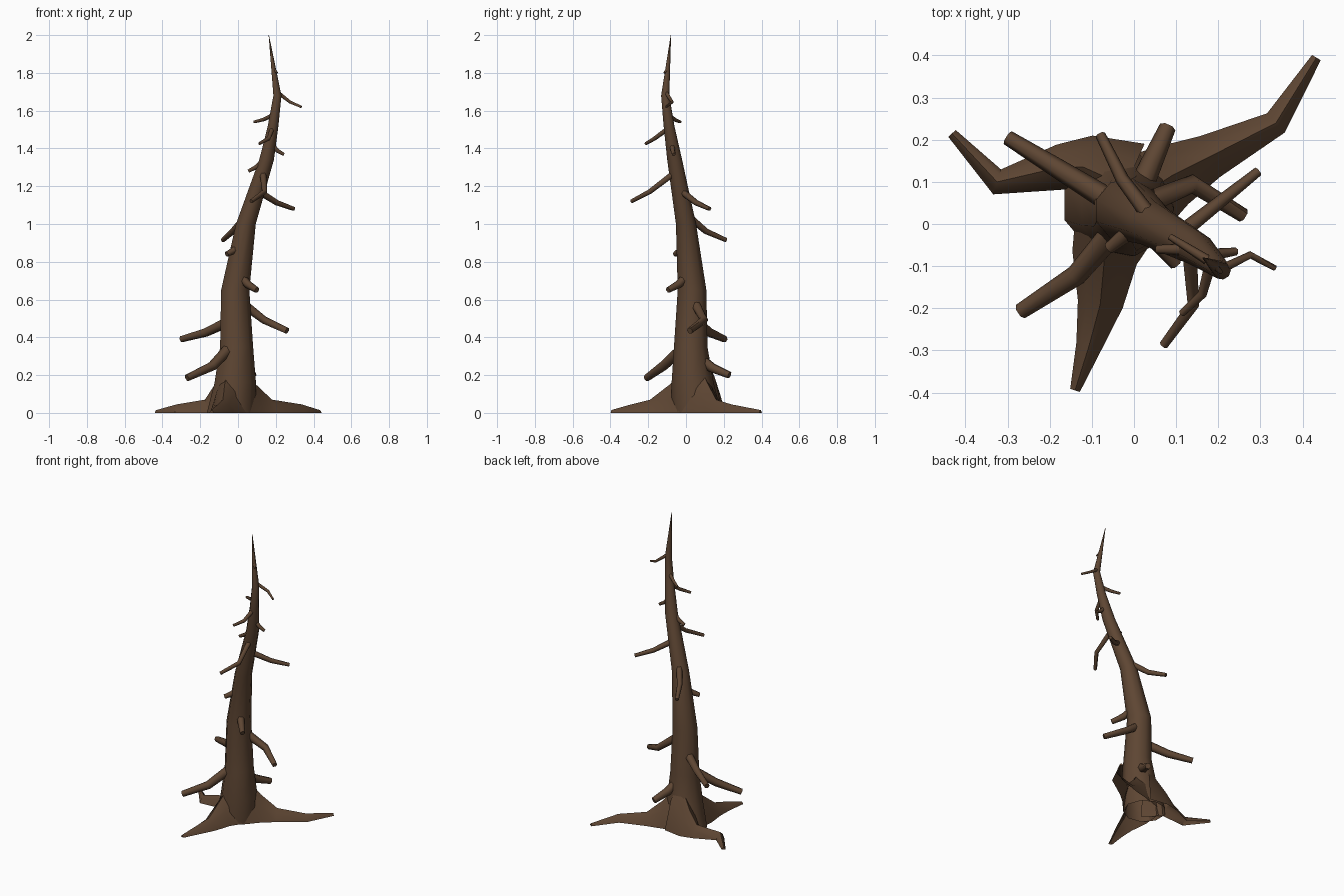
import bpy, bmesh, math
from mathutils import Vector

if "Cube" in bpy.data.objects:
    bpy.data.objects.remove(bpy.data.objects["Cube"])

bark = bpy.data.materials.new("dark_bark")
bark.diffuse_color = (0.112, 0.061, 0.033, 1)
bark.use_nodes = True
bark.node_tree.nodes["Principled BSDF"].inputs["Base Color"].default_value = bark.diffuse_color


def finish(name, bm, angle):
    bmesh.ops.recalc_face_normals(bm, faces=bm.faces)
    me = bpy.data.meshes.new(name)
    bm.to_mesh(me)
    bm.free()
    me.materials.append(bark)
    ob = bpy.data.objects.new(name, me)
    bpy.context.collection.objects.link(ob)
    bpy.ops.object.select_all(action='DESELECT')
    ob.select_set(True)
    bpy.context.view_layer.objects.active = ob
    bpy.ops.object.shade_smooth_by_angle(angle=math.radians(angle))


def loft(rings, closed=True):
    """Skin a list of point rings with quads and cap the far end."""
    bm = bmesh.new()
    vs = [[bm.verts.new(p) for p in r] for r in rings]
    n = len(vs[0])
    for a, b in zip(vs, vs[1:]):
        for i in range(n if closed else n - 1):
            j = (i + 1) % n
            bm.faces.new((a[i], a[j], b[j], b[i]))
    bm.faces.new(vs[-1])
    return bm


def ring(c, u, v, r, n):
    steps = [2 * math.pi * i / n for i in range(n)]
    return [c + r * (u * math.cos(t) + v * math.sin(t)) for t in steps]


def heading(pts, i):
    return (pts[min(i + 1, len(pts) - 1)] - pts[max(i - 1, 0)]).normalized()


# Trunk: leaning, tapering rings (x, y, z, radius)
trunk = [Vector(p) for p in (
    (-.04, .055, 0, .133), (-.018, .035, .16, .113), (-.01, .025, .35, .09),
    (-.017, .032, .65, .077), (.04, 0, 1, .054), (.15, -.06, 1.34, .04),
    (.185, -.09, 1.52, .029), (.208, -.11, 1.68, .022), (.163, -.08, 2, .001))]
X, Y = Vector((1, 0, 0)), Vector((0, 1, 0))
finish("trunk", loft([ring(p.to_3d(), X, Y, p.w, 9) for p in trunk]), 50)


def trunk_at(z):
    """Trunk centre and radius at a height."""
    for a, b in zip(trunk, trunk[1:]):
        if z <= b.z:
            p = a.lerp(b, (z - a.z) / (b.z - a.z))
            return p.to_3d(), p.w


# Roots: arches on the ground that share one taper (half width, height)
taper = ((.11, .3), (.078, .155), (.054, .07), (.031, .045), (.012, .015))
arch = ((1, 0), (.6, .65), (0, 1), (-.6, .65), (-1, 0))
roots = (((-.01, .05), (.09, .115), (.18, .16), (.337, .24), (.433, .395)),
         ((-.02, .09), (-.12, .135), (-.175, .135), (-.325, .1), (-.432, .215)),
         ((-.03, .04), (-.07, -.08), (-.08, -.19), (-.107, -.29), (-.14, -.395)))
for k, path in enumerate(roots):
    pts = [Vector(p) for p in path]
    rings = []
    for i, (w, h) in enumerate(taper):
        d = heading(pts, i)
        rings.append([(pts[i].x - d.y * w * s, pts[i].y + d.x * w * s, h * t) for s, t in arch])
    finish(f"root_{k + 1}", loft(rings, closed=False), 50)

# Branch stubs: height on trunk, tip x y z, sideways bend
branches = (
    (.38, -.27, -.208, .185, .025), (.5, -.3, .205, .39, 0), (.61, .26, .02, .435, .07),
    (.74, .1, -.095, .65, 0), (.32, .08, .23, .2, 0), (1.06, -.08, .212, .915, .012),
    (.9, -.06, -.058, .84, 0), (1.18, .295, .125, 1.08, 0), (1.28, .07, -.288, 1.12, .045),
    (1.35, .055, -.06, 1.28, 0), (1.43, .243, -.065, 1.368, 0), (1.51, .113, -.213, 1.425, .02),
    (1.58, .085, -.03, 1.54, 0), (1.7, .335, -.105, 1.62, .033), (1.83, .207, -.115, 1.8, 0))
for k, (z, tx, ty, tz, bend) in enumerate(branches):
    start, r = trunk_at(z)
    tip = Vector((tx, ty, tz))
    mid = start.lerp(tip, .55)
    mid.z = start.z + .68 * (tz - z)
    side = Vector((start.y - ty, tx - start.x, 0)).normalized()
    pts = [start, mid + side * bend, tip]
    rings = []
    for i, p in enumerate(pts):
        d = heading(pts, i)
        u = d.cross(Vector((0, 0, 1))).normalized()
        rings.append(ring(p, u, u.cross(d), (.005 + .3 * r) * (1 - .2 * i), 6))
    finish(f"branch_{k + 1}", loft(rings), 62)
